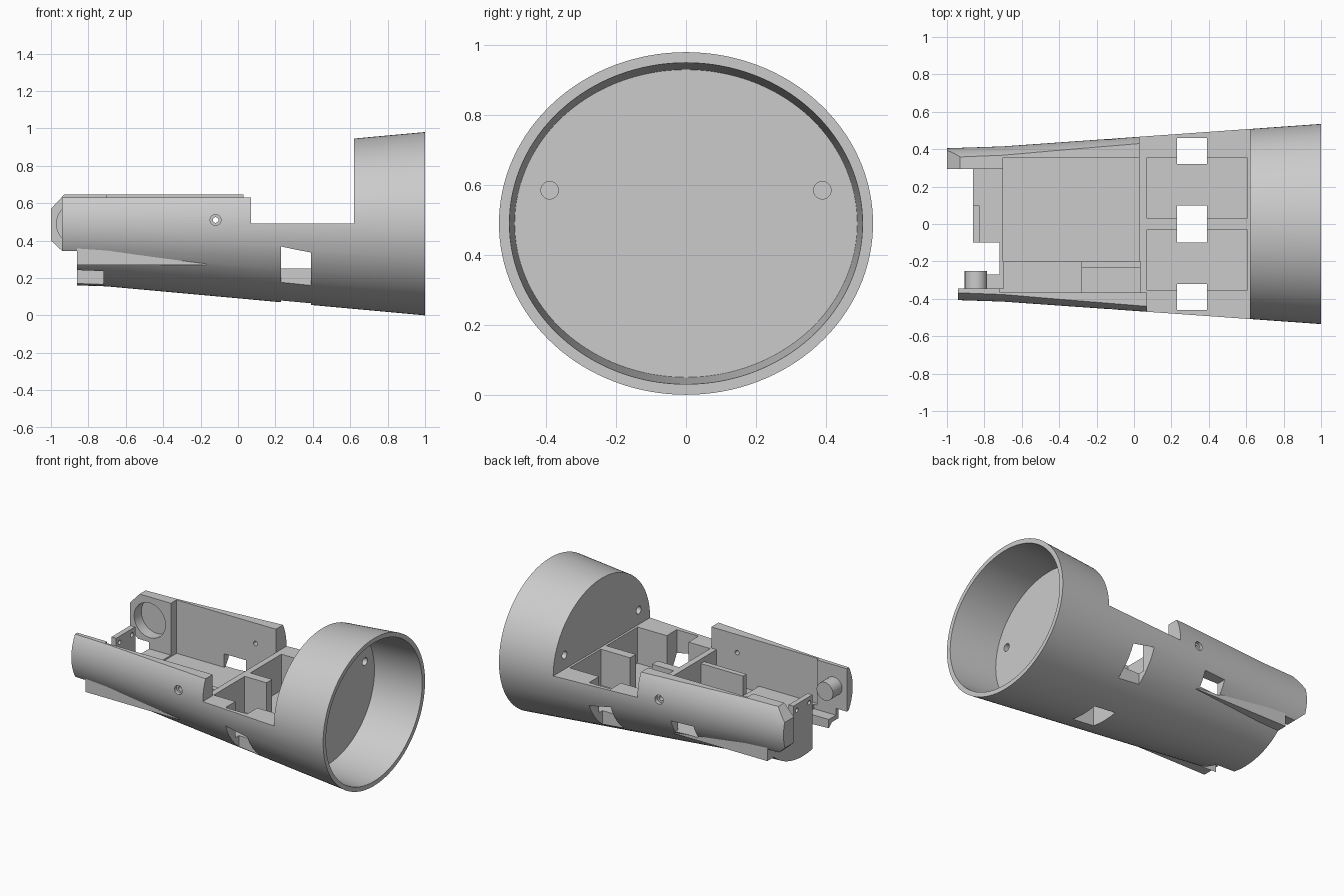
import bpy, bmesh, math
from mathutils import Matrix

if "Cube" in bpy.data.objects:
    bpy.data.objects.remove(bpy.data.objects["Cube"])

ZC = 0.49  # height of the long axis


def make(name, bm):
    bmesh.ops.recalc_face_normals(bm, faces=bm.faces)
    me = bpy.data.meshes.new(name)
    bm.to_mesh(me)
    bm.free()
    ob = bpy.data.objects.new(name, me)
    bpy.context.scene.collection.objects.link(ob)
    return ob


def loft(name, sections, n=128):
    """Solid through ellipses (x, y radius, z radius)."""
    bm = bmesh.new()
    rings = [[bm.verts.new((x, a * math.cos(2 * math.pi * i / n), ZC + b * math.sin(2 * math.pi * i / n)))
              for i in range(n)] for x, a, b in sections]
    for r, s in zip(rings, rings[1:]):
        for i in range(n):
            j = (i + 1) % n
            bm.faces.new((r[i], r[j], s[j], s[i]))
    bm.faces.new(rings[0])
    bm.faces.new(rings[-1])
    return make(name, bm)


def prism(name, pts, y0, y1):
    """xz profile extruded along y."""
    bm = bmesh.new()
    p = [bm.verts.new((x, y0, z)) for x, z in pts]
    q = [bm.verts.new((x, y1, z)) for x, z in pts]
    for i in range(len(p)):
        j = (i + 1) % len(p)
        bm.faces.new((p[i], p[j], q[j], q[i]))
    bm.faces.new(p)
    bm.faces.new(q)
    return make(name, bm)


def box(x0, x1, y0, y1, z0, z1, name="cutter"):
    return prism(name, [(x0, z0), (x1, z0), (x1, z1), (x0, z1)], y0, y1)


def cyl(axis, r, length, c, name="cutter", n=48):
    bm = bmesh.new()
    rot = Matrix.Rotation(math.pi / 2, 4, 'X' if axis == 'y' else 'Y')
    bmesh.ops.create_cone(bm, cap_ends=True, segments=n, radius1=r, radius2=r, depth=length,
                          matrix=Matrix.Translation(c) @ rot)
    return make(name, bm)


def boolean(ob, tool, op='DIFFERENCE'):
    tool.hide_render = True
    m = ob.modifiers.new(op, 'BOOLEAN')
    m.object, m.operation, m.solver = tool, op, 'EXACT'
    bpy.context.view_layer.objects.active = ob
    bpy.ops.object.modifier_apply(modifier=m.name)
    bpy.data.objects.remove(tool)


# Tapered oval hull with square lower corners at the narrow end
hull = loft("hull", [(-1, .405, .325), (-.7, .415, .335), (1, .535, .49)])
boolean(hull, box(-.86, -.17, -.375, .375, .27, .47), 'UNION')

# Cup at the wide end
boolean(hull, loft("cutter", [(.66, .49, .44), (1.02, .506, .461)]))

T = 1.2
cuts = [
    (.07, .62, -1, 1, .49, T),            # low deck in front of the cup
    (.03, .0701, -.365, 1, .49, T),       # bulkhead top
    (-1.1, .0702, -1, .05, .63, T),       # top of one side wall
    (-1.1, .0301, .04, 1, .645, T),       # top of the other side wall
    (-.7, .03, -.2, .355, .29, T),        # main bay
    (-.72, -.28, -.365, -.199, .33, T),   # shelf
    (-.281, .031, -.365, -.235, .29, T),  # small bay
    (-.281, .031, -.24, -.198, .46, T),   # rib top
    (-1.1, -.699, -.345, .295, .30, T),   # end bay
    (-1.1, -.86, -1, 1, -.1, .345),       # end trimmed below the walls
    (-1.1, -.94, -1, 0, -.1, T),          # short wall end
    (-1.1, -.72, -.27, -.1, -.1, T),      # open notch
    (-.35, -.19, .3, .6, .29, .38),       # side window
    (.23, .39, -.1, .1, -.1, .6),         # centre floor opening
]
for s in (-1, 1):
    cuts.append((.07, .605, min(.03 * s, .355 * s), max(.03 * s, .355 * s), .25, T))  # front bays
    cuts.append((.23, .39, min(.32 * s, .46 * s), max(.32 * s, .46 * s), -.1, .6))    # side slots
for c in cuts:
    boolean(hull, box(*c))

# Chamfered wall end
for tri in ([(-1.1, .463), (-.785, .8), (-1.1, .8)], [(-1.1, .493), (-1.1, .33), (-.925, .33)]):
    boolean(hull, prism("cutter", tri, .1, .6))

# Round socket, screw holes with counterbores, cup back holes
boolean(hull, cyl('y', .115, .14, (-.855, .30, ZC)))
for s in (-1, 1):
    boolean(hull, cyl('y', .015, .4, (-.12, s * .42, .51)))
    boolean(hull, cyl('y', .029, .06, (-.12, s * .462, .51)))
    boolean(hull, cyl('x', .025, .2, (.64, s * .39, .585)))

# Pivot peg and end bracket
peg = cyl('y', .06, .11, (-.845, -.305, ZC), "pivot_peg")
bracket = box(-.86, -.825, -.1, .1, .28, .53, "end_bracket")
for s in (-1, 1):
    boolean(bracket, cyl('x', .014, .2, (-.84, s * .065, .49), n=24))

for ob in (hull, peg, bracket):
    bpy.ops.object.select_all(action='DESELECT')
    ob.select_set(True)
    bpy.context.view_layer.objects.active = ob
    bpy.ops.object.shade_smooth_by_angle(angle=math.radians(25))
